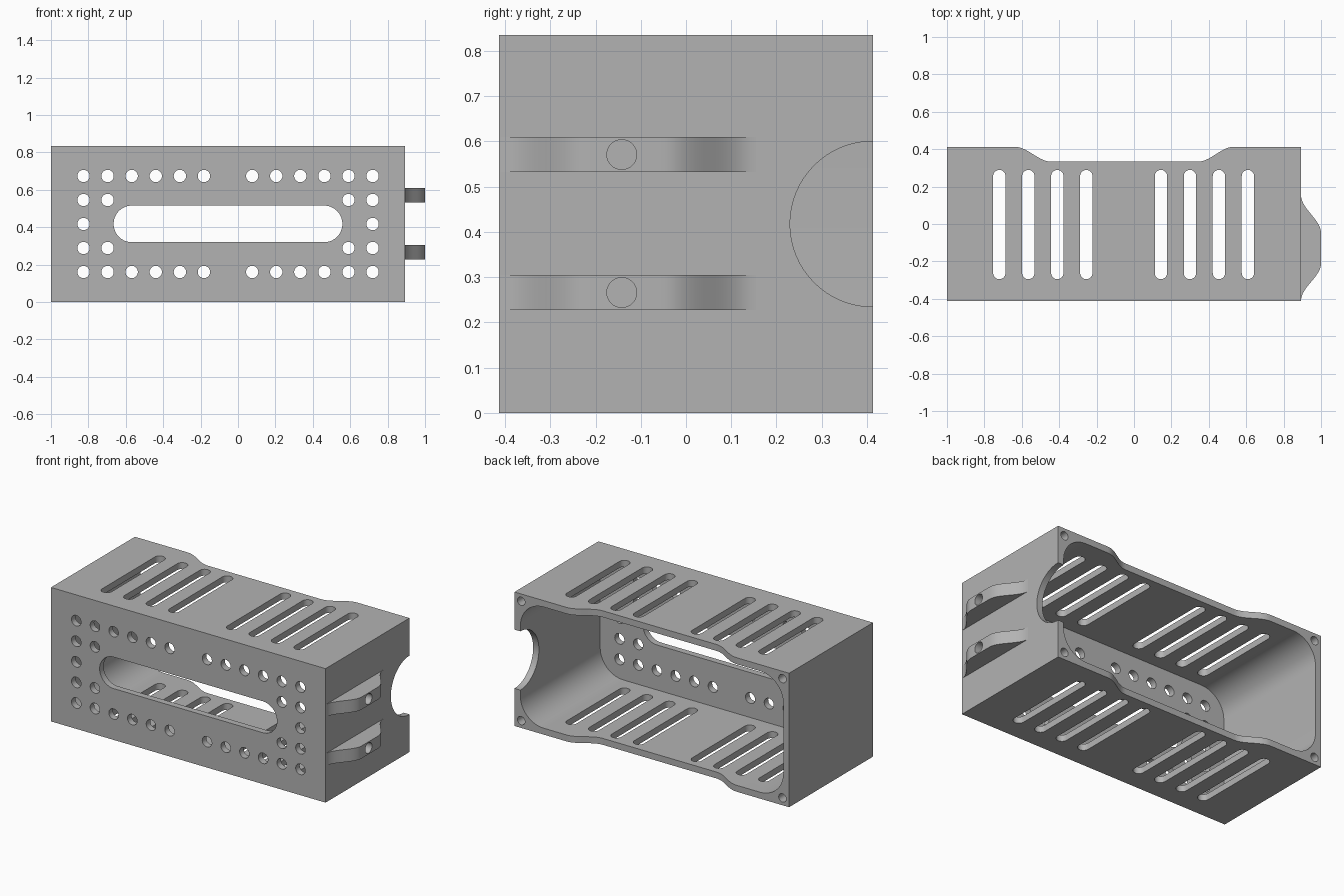
import bpy, bmesh, math
from mathutils import Vector

if "Cube" in bpy.data.objects:
    bpy.data.objects.remove(bpy.data.objects["Cube"])

X0, X1, Y, H, T = -1.0, 0.893, 0.413, 0.835, 0.04   # outer limits, wall thickness
MID = H / 2

grey = bpy.data.materials.new("grey plastic")
grey.diffuse_color = (0.45, 0.45, 0.45, 1)
grey.use_nodes = True
grey.node_tree.nodes["Principled BSDF"].inputs["Base Color"].default_value = grey.diffuse_color


def prism(bm, pts, axis, lo, hi):
    """Extrude a 2D outline along an axis; outlines are (y,z), (x,z) or (x,y)."""
    def place(p, h):
        q = list(p)
        q.insert("xyz".index(axis), h)
        return Vector(q)
    bottom = [bm.verts.new(place(p, lo)) for p in pts]
    top = [bm.verts.new(place(p, hi)) for p in pts]
    bm.faces.new(bottom)
    bm.faces.new(top[::-1])
    n = len(pts)
    for i in range(n):
        j = (i + 1) % n
        bm.faces.new((bottom[j], bottom[i], top[i], top[j]))


def make(name, prisms):
    bm = bmesh.new()
    for p in prisms:
        prism(bm, *p)
    bmesh.ops.recalc_face_normals(bm, faces=bm.faces)
    me = bpy.data.meshes.new(name)
    bm.to_mesh(me)
    bm.free()
    me.materials.append(grey)
    ob = bpy.data.objects.new(name, me)
    bpy.context.collection.objects.link(ob)
    return ob


def cut(ob, prisms):
    tool = make("cutter", prisms)
    mod = ob.modifiers.new("cut", 'BOOLEAN')
    mod.operation, mod.solver, mod.object = 'DIFFERENCE', 'EXACT', tool
    bpy.context.view_layer.objects.active = ob
    bpy.ops.object.modifier_apply(modifier=mod.name)
    bpy.data.objects.remove(tool)


def rounded(a0, a1, b0, b1, r, seg=10):
    """Rounded rectangle outline."""
    out = []
    for k, (cx, cy) in enumerate([(a1 - r, b1 - r), (a0 + r, b1 - r),
                                  (a0 + r, b0 + r), (a1 - r, b0 + r)]):
        for i in range(seg + 1):
            a = math.pi / 2 * (k + i / seg)
            p = (cx + r * math.cos(a), cy + r * math.sin(a))
            if not out or math.dist(p, out[-1]) > 1e-5:
                out.append(p)
    if math.dist(out[0], out[-1]) < 1e-5:
        out.pop()
    return out


def circle(a, b, r, n=32):
    return [(a + r * math.cos(2 * math.pi * i / n), b + r * math.sin(2 * math.pi * i / n))
            for i in range(n)]


def ease(p, q, n=14):
    """S-curve from p to q, level at both ends along the first coordinate."""
    return [(p[0] + (q[0] - p[0]) * i / n,
             p[1] + (q[1] - p[1]) * (1 - math.cos(math.pi * i / n)) / 2) for i in range(n + 1)]


# Housing: outline with a dipped back edge, hollowed from the back
outline = [(X0, -Y), (X1, -Y), (X1, Y)]
outline += ease((0.535, Y), (0.34, 0.333)) + ease((-0.44, 0.333), (-0.64, Y)) + [(X0, Y)]
housing = make("housing", [(outline, "z", 0, H)])
cut(housing, [(rounded(X0 + T, X1 - T, T, H - T, 0.16, 14), "y", -Y + T, 1)])

# Front wall: long window and ring of round holes
front = [(rounded(-0.665, 0.558, 0.32, 0.516, 0.0979, 16), "y", -0.6, -0.3)]
for k in range(13):
    for row in range(-2, 3):
        edge = min(k, 12 - k)
        if k != 6 and (abs(row) == 2 or edge == 0 or (edge == 1 and row != 0)):
            front.append((circle(-0.826 + 0.1288 * k, MID + 0.1283 * row, 0.033), "y", -0.6, -0.3))
cut(housing, front)

# Vent slots through the top and bottom walls
slots = []
for start in (-0.72, 0.144):
    for k in range(4):
        x = start + 0.155 * k
        slots.append((rounded(x - 0.033, x + 0.033, -0.295, 0.289, 0.0329), "z", -0.5, 1.5))
cut(housing, slots)

# Half-round notch in the right wall, screw holes in the back corners
rear = [(circle(Y, MID, 0.183, 64), "x", 0.7, 1.2)]
for x in (X0 + 0.046, X1 - 0.046):
    for z in (0.046, H - 0.046):
        rear.append((circle(x, z, 0.026, 24), "y", 0.25, 0.6))
cut(housing, rear)

# Two humped brackets on the right wall, each with a blind hole
hump = ease((-0.41, X1), (-0.21, 1.0)) + ease((-0.05, 1.0), (0.155, X1))
hump = [(x, y) for y, x in hump] + [(X1 - 0.01, 0.155), (X1 - 0.01, -0.41)]
parts = [housing]
for name, z in (("lower_bracket", 0.266), ("upper_bracket", 0.571)):
    bracket = make(name, [(hump, "z", z - 0.039, z + 0.039)])
    cut(bracket, [(circle(-0.142, z, 0.033), "x", 0.8, 1.1)])
    parts.append(bracket)

# Smooth curved walls, keep edges sharp
for ob in parts:
    bpy.ops.object.select_all(action='DESELECT')
    ob.select_set(True)
    bpy.context.view_layer.objects.active = ob
    bpy.ops.object.shade_smooth_by_angle(angle=math.radians(30))
